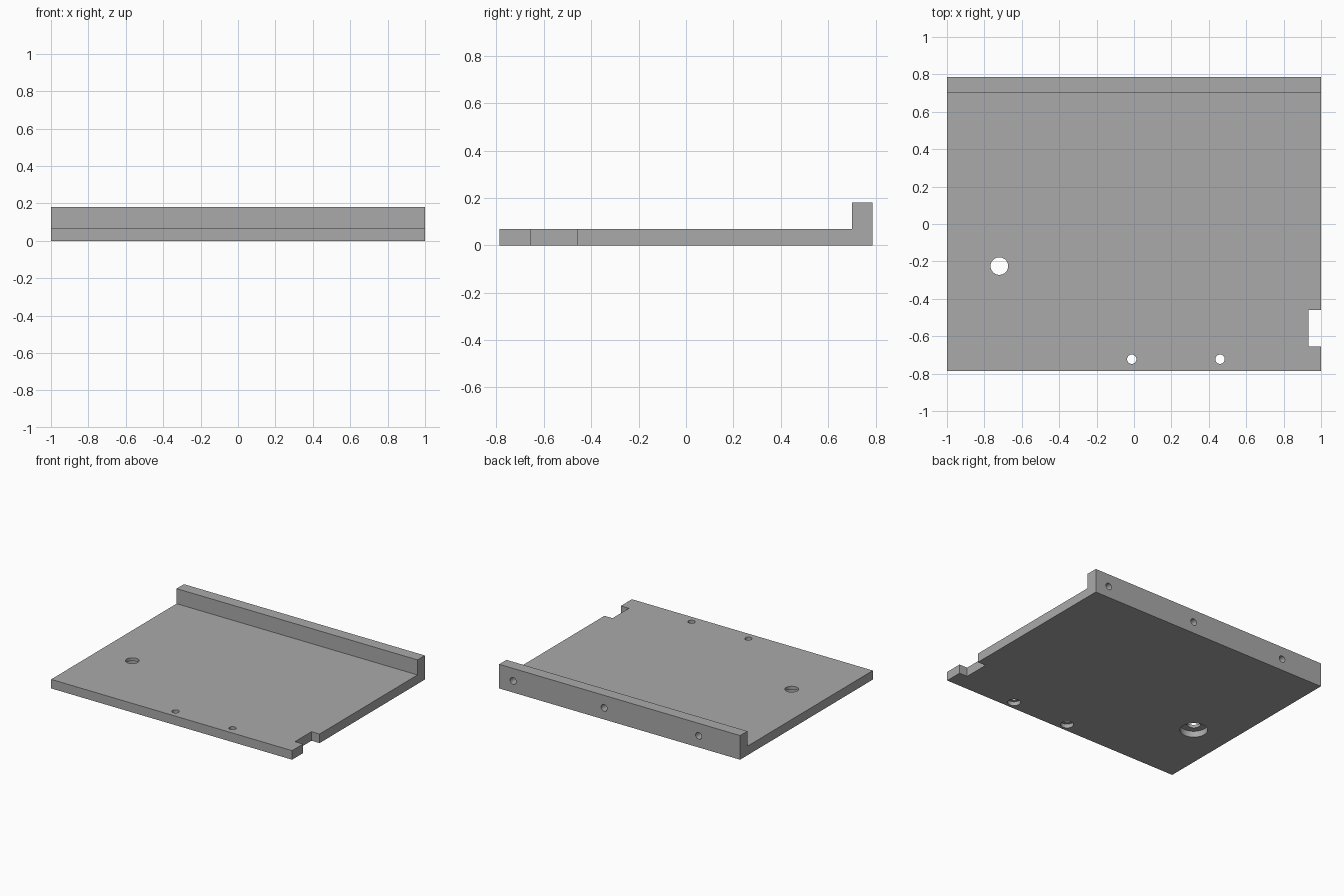
import bpy
import bmesh
from math import radians
from mathutils import Matrix, Vector

default = bpy.data.objects.get("Cube")
if default:
    bpy.data.objects.remove(default, do_unlink=True)

HALF_X, HALF_Y = 1.0, 0.787
PLATE_Z, WALL_Z, WALL_Y = 0.068, 0.181, 0.70

grey = bpy.data.materials.new("plain grey")
grey.use_nodes = True
grey.diffuse_color = (0.4, 0.4, 0.4, 1)
grey.node_tree.nodes["Principled BSDF"].inputs["Base Color"].default_value = (0.4, 0.4, 0.4, 1)


def add_object(name, bm):
    bmesh.ops.recalc_face_normals(bm, faces=bm.faces)
    mesh = bpy.data.meshes.new(name)
    bm.to_mesh(mesh)
    bm.free()
    mesh.materials.append(grey)
    obj = bpy.data.objects.new(name, mesh)
    bpy.context.collection.objects.link(obj)
    return obj


def box(name, low, high):
    low, high = Vector(low), Vector(high)
    bm = bmesh.new()
    bmesh.ops.create_cube(bm, size=1, matrix=Matrix.Translation((low + high) / 2)
                          @ Matrix.Diagonal((*(high - low), 1)))
    return add_object(name, bm)


def cylinder(name, centre, radius, depth, tilt=0):
    bm = bmesh.new()
    bmesh.ops.create_cone(bm, cap_ends=True, segments=32, radius1=radius, radius2=radius, depth=depth,
                          matrix=Matrix.Translation(centre) @ Matrix.Rotation(radians(tilt), 4, "X"))
    return add_object(name, bm)


# L-shaped plate with a raised rear lip
profile = [(-HALF_Y, 0), (HALF_Y, 0), (HALF_Y, WALL_Z), (WALL_Y, WALL_Z),
           (WALL_Y, PLATE_Z), (-HALF_Y, PLATE_Z)]
bm = bmesh.new()
side = bm.faces.new([bm.verts.new((-HALF_X, y, z)) for y, z in profile])
swept = bmesh.ops.extrude_face_region(bm, geom=[side])["geom"]
bmesh.ops.translate(bm, vec=(2 * HALF_X, 0, 0),
                    verts=[v for v in swept if isinstance(v, bmesh.types.BMVert)])
plate = add_object("base_plate", bm)

# Notch in the left edge
cutters = [box("notch_cutter", (0.933, -0.656, -0.1), (1.1, -0.461, 0.2))]

# Through holes, counterbored from below: x, y, hole radius, bore radius, bore depth
for x, y, hole, bore, depth in [(-0.72, -0.225, 0.047, 0.095, 0.045),
                                (-0.012, -0.723, 0.025, 0.044, 0.03),
                                (0.46, -0.723, 0.025, 0.044, 0.03)]:
    cutters.append(cylinder("hole_cutter", (x, y, 0.05), hole, 0.3))
    cutters.append(cylinder("bore_cutter", (x, y, 0), bore, 2 * depth))

# Blind holes in the rear face
for x in (0.884, 0.129, -0.656):
    cutters.append(cylinder("rear_hole_cutter", (x, HALF_Y, 0.087), 0.025, 0.12, 90))

for cutter in cutters:
    cut = plate.modifiers.new(cutter.name, "BOOLEAN")
    cut.operation, cut.solver, cut.object = "DIFFERENCE", "EXACT", cutter

# Bake the cuts and drop the cutters
bpy.context.view_layer.update()
result = bpy.data.meshes.new_from_object(plate.evaluated_get(bpy.context.evaluated_depsgraph_get()))
plate.modifiers.clear()
plate.data = result
for cutter in cutters:
    bpy.data.objects.remove(cutter, do_unlink=True)

bpy.ops.object.select_all(action="DESELECT")
plate.select_set(True)
bpy.context.view_layer.objects.active = plate
bpy.ops.object.shade_smooth_by_angle(angle=radians(30))
